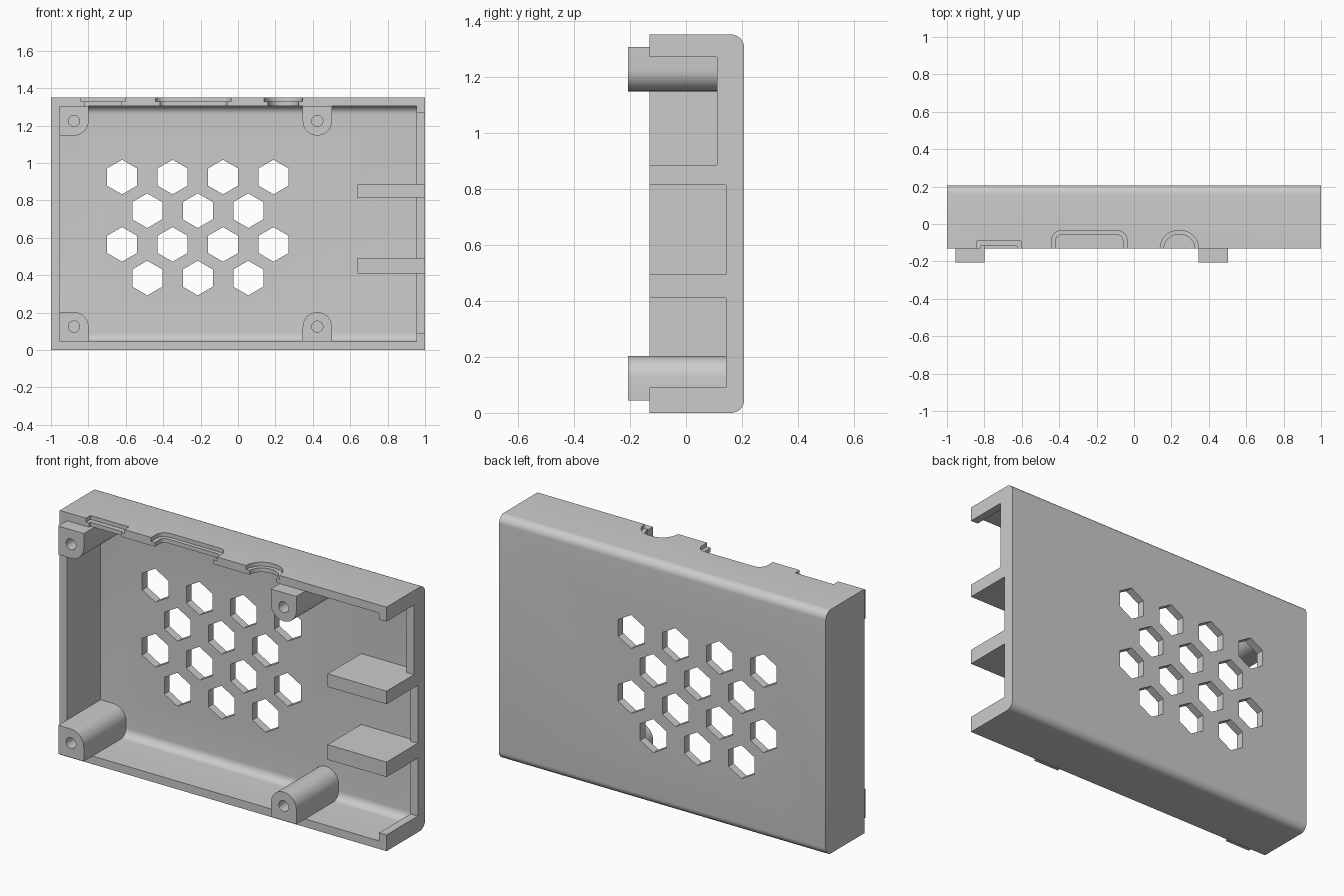
import bpy, bmesh
from math import cos, sin, radians

if "Cube" in bpy.data.objects:
    bpy.data.objects.remove(bpy.data.objects["Cube"])

FRONT, BACK, FLOOR = -0.13, 0.207, 0.163   # y of the rim, outer back and inner back
H, T = 1.35, 0.045                         # case height and wall thickness
AXES = {"x": (2, 0, 1), "y": (0, 2, 1), "z": (0, 1, 2)}


def arc(cx, cy, r, a0, a1, n=8):
    return [(cx + r * cos(radians(a0 + (a1 - a0) * i / n)),
             cy + r * sin(radians(a0 + (a1 - a0) * i / n))) for i in range(n + 1)]


def prism(name, profiles, axis, lo, hi):
    """Extrude one or more outlines along an axis (outline: yz for x, xz for y, xy for z)."""
    bm = bmesh.new()
    order = AXES[axis]
    for pts in profiles:
        rings = [[bm.verts.new([(*p, d)[i] for i in order]) for p in pts] for d in (lo, hi)]
        bm.faces.new(rings[0])
        bm.faces.new(rings[1])
        for i in range(len(pts)):
            j = (i + 1) % len(pts)
            bm.faces.new((rings[0][i], rings[0][j], rings[1][j], rings[1][i]))
    bmesh.ops.recalc_face_normals(bm, faces=bm.faces)
    me = bpy.data.meshes.new(name)
    bm.to_mesh(me)
    bm.free()
    ob = bpy.data.objects.new(name, me)
    bpy.context.collection.objects.link(ob)
    return ob


def activate(ob):
    bpy.ops.object.select_all(action='DESELECT')
    ob.select_set(True)
    bpy.context.view_layer.objects.active = ob


def cut(target, cutter):
    mod = target.modifiers.new("cut", 'BOOLEAN')
    mod.operation, mod.solver, mod.object = 'DIFFERENCE', 'EXACT', cutter
    activate(target)
    bpy.ops.object.modifier_apply(modifier=mod.name)
    bpy.data.objects.remove(cutter)


def smooth(ob):
    activate(ob)
    bpy.ops.object.shade_smooth_by_angle(angle=radians(30))


def rect(a0, a1, b0, b1):
    return [(a0, b0), (a1, b0), (a1, b1), (a0, b1)]


def tray(front, back, z0, z1, r=0.045):
    """Tray section with rounded back corners."""
    return ([(front, z0)] + arc(back - r, z0 + r, r, -90, 0)
            + arc(back - r, z1 - r, r, 0, 90) + [(front, z1)])


def slot(x0, x1, y, r):
    """Edge slot, open at the front, with rounded inner corners."""
    return ([(x0, -0.3), (x1, -0.3)] + arc(x1 - r, y - r, r, 0, 90)
            + arc(x0 + r, y - r, r, 90, 180))


# Shell: rounded tray hollowed from the front
shell = prism("case_shell", [tray(FRONT, BACK, 0, H)], "x", -1, 1)
cut(shell, prism("hollow", [tray(-0.3, FLOOR, T, H - T)], "x", -1 + T, 1 - T))

# Hexagonal vents in the back
hexes = []
for row, z in enumerate((0.925, 0.745, 0.565, 0.385)):
    for i in range(4 - row % 2):
        x = -0.62 + 0.27 * i + 0.135 * (row % 2)
        hexes.append(arc(x, z, 0.0925, 30, 330, 5))
cut(shell, prism("vents", hexes, "y", 0.1, 0.3))

# Large openings in the right wall
openings = [rect(-0.3, 0.143, 0.09, 0.41), rect(-0.3, 0.143, 0.493, 0.813),
            rect(-0.3, 0.11, 0.885, 1.27)]
cut(shell, prism("side_openings", openings, "x", 0.93, 1.1))

# Stepped openings in the top wall: through cut plus wider outer recess
through = [rect(-0.82, -0.625, -0.3, -0.117), slot(-0.418, -0.06, -0.058, 0.03),
           slot(0.16, 0.325, -0.056, 0.078)]
recess = [rect(-0.84, -0.605, -0.3, -0.09), slot(-0.44, -0.038, -0.036, 0.05),
          slot(0.14, 0.345, -0.035, 0.095)]
cut(shell, prism("ports", through, "z", 1.25, 1.45))
cut(shell, prism("port_recesses", recess, "z", 1.328, 1.45))
smooth(shell)

# Dividers between the side openings
for i, (z0, z1) in enumerate(((0.41, 0.493), (0.813, 0.885))):
    prism(f"divider_{i + 1}", [rect(FRONT, FLOOR + 0.005, z0, z1)], "x", 0.64, 0.96)

# Screw posts: corner pair on the left, round-ended pair on the right, mirrored top to bottom
R, ZC = 0.078, 0.125
for side, x in (("left", -1 + T + R), ("right", 0.424)):
    head = arc(x, ZC, R, 0, 90) + [(x - R, ZC + R)] if side == "left" else arc(x, ZC, R, 0, 180, 16)
    outline = [(x - R, T), (x + R, T)] + head
    for level, flip in (("lower", False), ("upper", True)):
        pts = [(px, H - pz if flip else pz) for px, pz in outline]
        post = prism(f"screw_post_{level}_{side}", [pts], "y", -0.207, FLOOR + 0.005)
        hole = arc(x, H - ZC if flip else ZC, 0.03, 0, 345, 23)
        cut(post, prism("screw_hole", [hole], "y", -0.3, 0.1))
        smooth(post)
